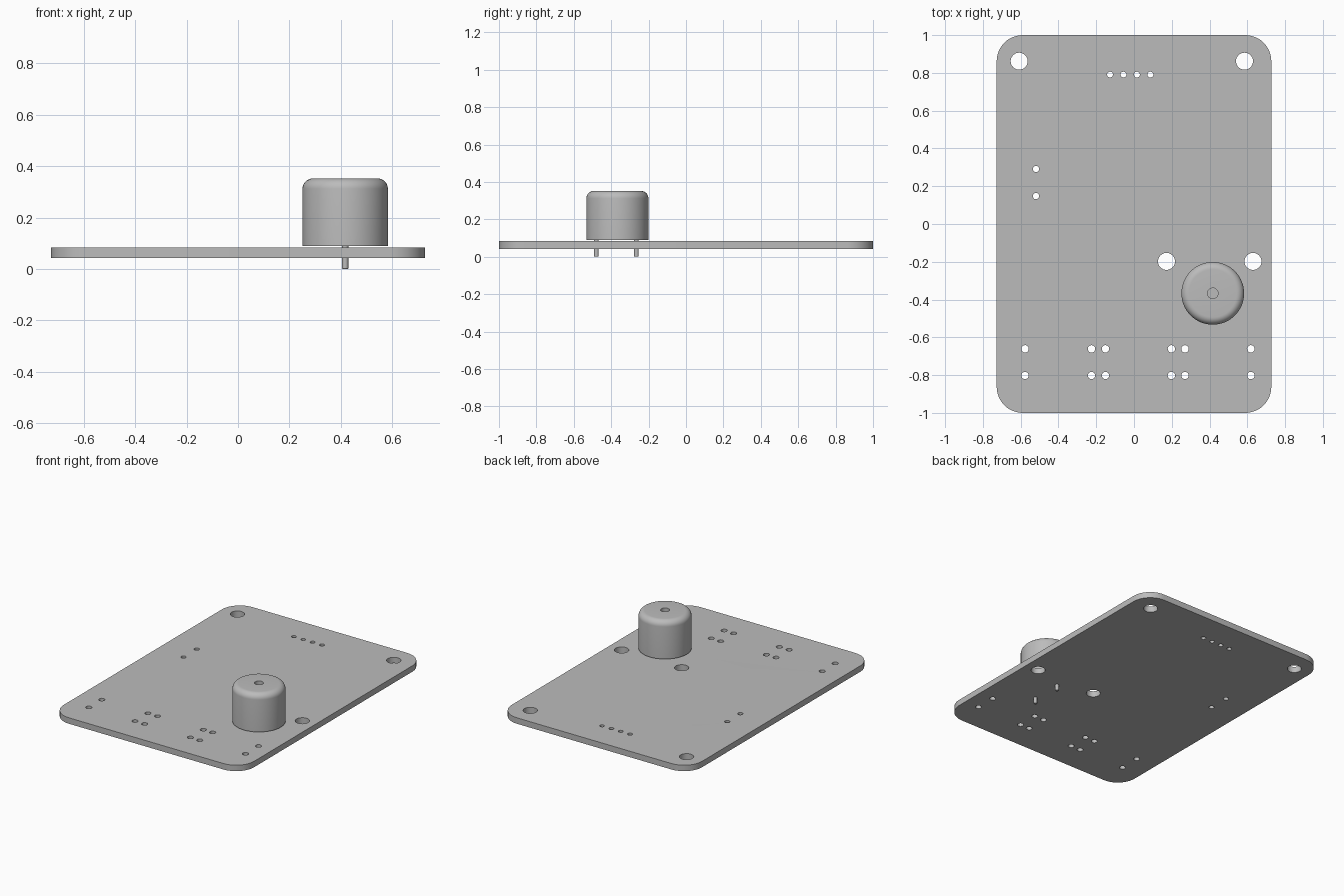
import bpy, bmesh
from math import sin, cos, pi, radians
from mathutils import Vector

cube = bpy.data.objects.get("Cube")
if cube:
    bpy.data.objects.remove(cube, do_unlink=True)

grey = bpy.data.materials.new("plain grey")
grey.use_nodes = True
COLOUR = (0.5, 0.5, 0.5, 1)
grey.diffuse_color = COLOUR
grey.node_tree.nodes["Principled BSDF"].inputs["Base Color"].default_value = COLOUR


def arc(cx, cy, r, start, end, steps):
    return [(cx + r * cos(start + (end - start) * i / steps),
             cy + r * sin(start + (end - start) * i / steps)) for i in range(steps + 1)]


def finish(obj):
    obj.data.materials.clear()
    obj.data.materials.append(grey)
    bpy.ops.object.select_all(action='DESELECT')
    obj.select_set(True)
    bpy.context.view_layer.objects.active = obj
    bpy.ops.object.shade_smooth_by_angle(angle=radians(30))


def plate(name, outlines, bottom, top):
    """Extruded flat outline; every outline after the first is a hole."""
    curve = bpy.data.curves.new(name, 'CURVE')
    curve.dimensions = '2D'
    curve.fill_mode = 'BOTH'
    curve.extrude = (top - bottom) / 2
    for points in outlines:
        spline = curve.splines.new('POLY')
        spline.points.add(len(points) - 1)
        for p, (x, y) in zip(spline.points, points):
            p.co = (x, y, 0, 1)
        spline.use_cyclic_u = True
    helper = bpy.data.objects.new(name, curve)
    bpy.context.collection.objects.link(helper)
    bpy.context.view_layer.update()
    mesh = bpy.data.meshes.new_from_object(helper)
    bpy.data.objects.remove(helper, do_unlink=True)
    bm = bmesh.new()
    bm.from_mesh(mesh)
    bmesh.ops.remove_doubles(bm, verts=bm.verts, dist=1e-5)
    bmesh.ops.recalc_face_normals(bm, faces=bm.faces)
    bmesh.ops.translate(bm, verts=bm.verts, vec=(0, 0, (top + bottom) / 2))
    bm.to_mesh(mesh)
    bm.free()
    obj = bpy.data.objects.new(name, mesh)
    bpy.context.collection.objects.link(obj)
    finish(obj)


def lathe(name, profile, x, y, segments):
    """Solid of revolution from (radius, height) points."""
    bm = bmesh.new()
    verts = [bm.verts.new((r, 0, z)) for r, z in profile]
    edges = [bm.edges.new(pair) for pair in zip(verts, verts[1:])]
    bmesh.ops.spin(bm, geom=verts + edges, cent=(0, 0, 0), axis=(0, 0, 1),
                   angle=2 * pi, steps=segments)
    bmesh.ops.remove_doubles(bm, verts=bm.verts, dist=1e-5)
    bmesh.ops.recalc_face_normals(bm, faces=bm.faces)
    mesh = bpy.data.meshes.new(name)
    bm.to_mesh(mesh)
    bm.free()
    obj = bpy.data.objects.new(name, mesh)
    obj.location = Vector((x, y, 0))
    bpy.context.collection.objects.link(obj)
    finish(obj)


# Circuit board with rounded corners
HALF_X, HALF_Y, CORNER = 0.727, 1.0, 0.138
outline = []
for i, (sx, sy) in enumerate([(1, 1), (-1, 1), (-1, -1), (1, -1)]):
    outline += arc(sx * (HALF_X - CORNER), sy * (HALF_Y - CORNER), CORNER,
                   i * pi / 2, (i + 1) * pi / 2, 12)

# Mounting holes, header row, side pair and the button pin grid
holes = [(x, y, 0.045) for x, y in
         [(-0.608, 0.862), (0.585, 0.862), (0.172, -0.198), (0.63, -0.198)]]
holes += [(-0.127 + 0.0713 * i, 0.791, 0.0155) for i in range(4)]
holes += [(-0.519, y, 0.017) for y in (0.291, 0.148)]
holes += [(x, y, 0.0195) for y in (-0.661, -0.802)
          for x in (-0.577, -0.225, -0.151, 0.198, 0.27, 0.619)]
rings = [arc(x, y, r, 0, 2 * pi, 32)[:-1] for x, y, r in holes]
plate("circuit_board", [outline] + rings, 0.042, 0.083)

# Buzzer can with a rounded top rim and a sound hole
BX, BY, R, TOP, RIM = 0.417, -0.367, 0.166, 0.352, 0.04
profile = [(0, 0.09), (R, 0.09)] + arc(R - RIM, TOP - RIM, RIM, 0, pi / 2, 8)
profile += [(0.028, TOP), (0.028, TOP - 0.03), (0, TOP - 0.03)]
lathe("buzzer_can", profile, BX, BY, 64)

# Buzzer pins
for name, y in (("front_pin", -0.479), ("back_pin", -0.265)):
    lathe(name, [(0, 0), (0.01, 0), (0.012, 0.003), (0.012, 0.095), (0, 0.095)], BX, y, 20)
